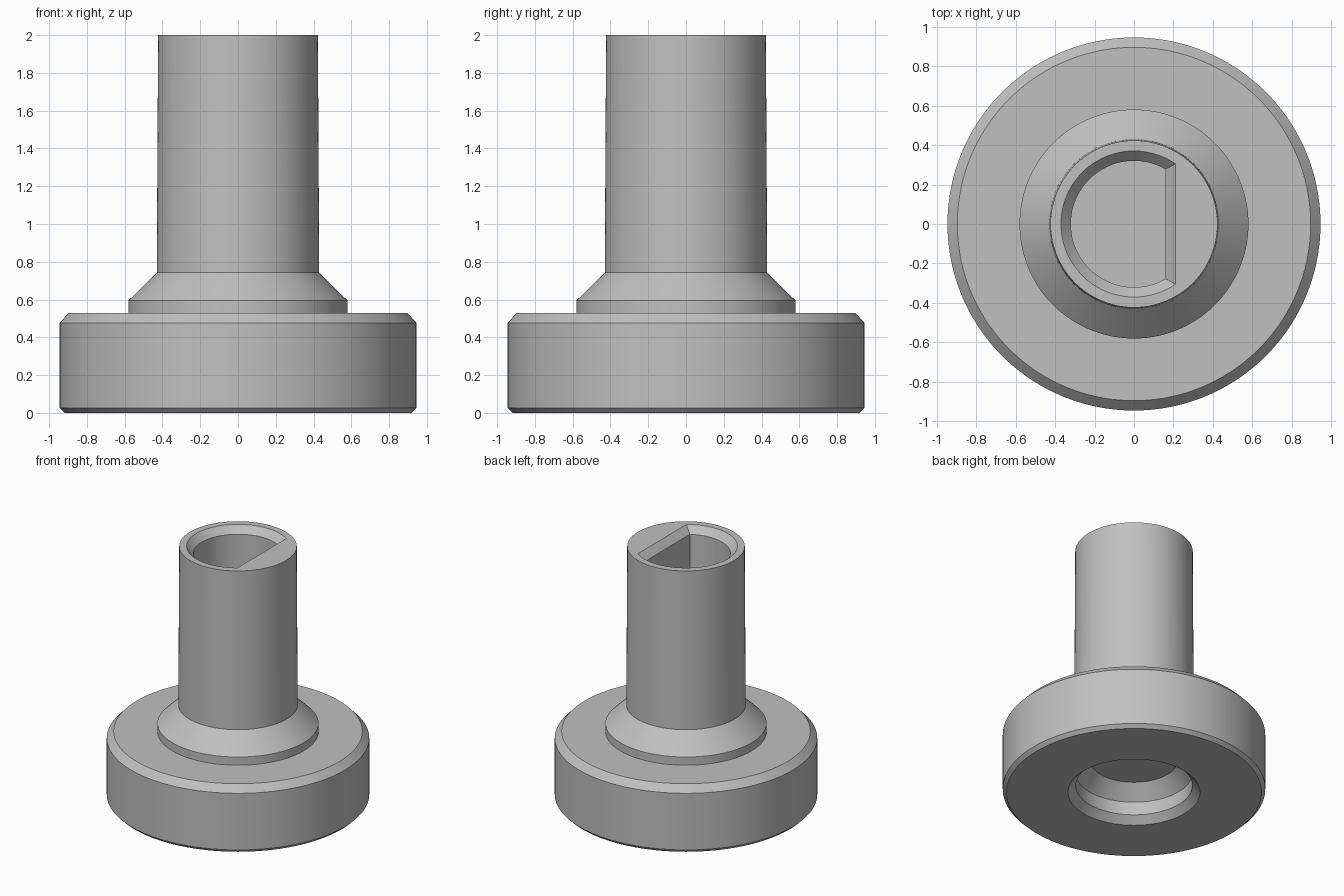
import bpy
import bmesh
from math import acos, cos, pi, sin, radians

cube = bpy.data.objects.get("Cube")
if cube:
    bpy.data.objects.remove(cube, do_unlink=True)

SIDES = 144
FLAT_STEPS = SIDES // 3      # steps along the flat of the D socket
ARC_STEPS = SIDES - FLAT_STEPS


def circle(radius, z):
    """Round ring, started at 60 degrees to line up with the D rings."""
    return [(radius * cos(pi / 3 + 2 * pi * i / SIDES),
             radius * sin(pi / 3 + 2 * pi * i / SIDES), z) for i in range(SIDES)]


def d_shape(radius, flat_x, z):
    """Ring with a flat on the +x side."""
    corner = acos(flat_x / radius)
    half = radius * sin(corner)
    arc = [corner + (2 * pi - 2 * corner) * i / ARC_STEPS for i in range(ARC_STEPS)]
    points = [(radius * cos(a), radius * sin(a), z) for a in arc]
    points += [(flat_x, -half + 2 * half * i / FLAT_STEPS, z) for i in range(FLAT_STEPS)]
    return points


def skin(name, rings, material):
    """Join successive rings with quads and cap both ends."""
    bm = bmesh.new()
    loops = [[bm.verts.new(p) for p in ring] for ring in rings]
    for low, high in zip(loops, loops[1:]):
        for i in range(SIDES):
            j = (i + 1) % SIDES
            bm.faces.new((low[i], low[j], high[j], high[i]))
    bm.faces.new(loops[0][::-1])
    bm.faces.new(loops[-1])
    bmesh.ops.recalc_face_normals(bm, faces=bm.faces)
    mesh = bpy.data.meshes.new(name)
    bm.to_mesh(mesh)
    bm.free()
    mesh.materials.append(material)
    obj = bpy.data.objects.new(name, mesh)
    bpy.context.collection.objects.link(obj)
    bpy.context.view_layer.objects.active = obj
    obj.select_set(True)
    bpy.ops.object.shade_smooth_by_angle(angle=radians(30))
    obj.select_set(False)
    return obj


grey = bpy.data.materials.new("plain_grey")
grey.use_nodes = True
grey.diffuse_color = (0.53, 0.53, 0.53, 1)
grey.node_tree.nodes["Principled BSDF"].inputs["Base Color"].default_value = grey.diffuse_color

# Underside recess, from its ceiling down to the rim
recess = [(0.315, 0.265), (0.42, 0.16), (0.42, 0.055), (0.475, 0)]
# Chamfered flange
flange = [(0.918, 0), (0.945, 0.027), (0.945, 0.477), (0.895, 0.53)]
# Collar with sloped shoulder, then the slightly tapered stem
collar = [(0.58, 0.53), (0.58, 0.595), (0.43, 0.742)]
stem = [(0.423, 2)]

rings = [circle(r, z) for r, z in recess + flange + collar + stem]
# D-shaped socket with a bevelled mouth
rings += [d_shape(0.37, 0.21, 2), d_shape(0.32, 0.16, 1.945), d_shape(0.32, 0.16, 0.8)]
skin("flanged_stem", rings, grey)
